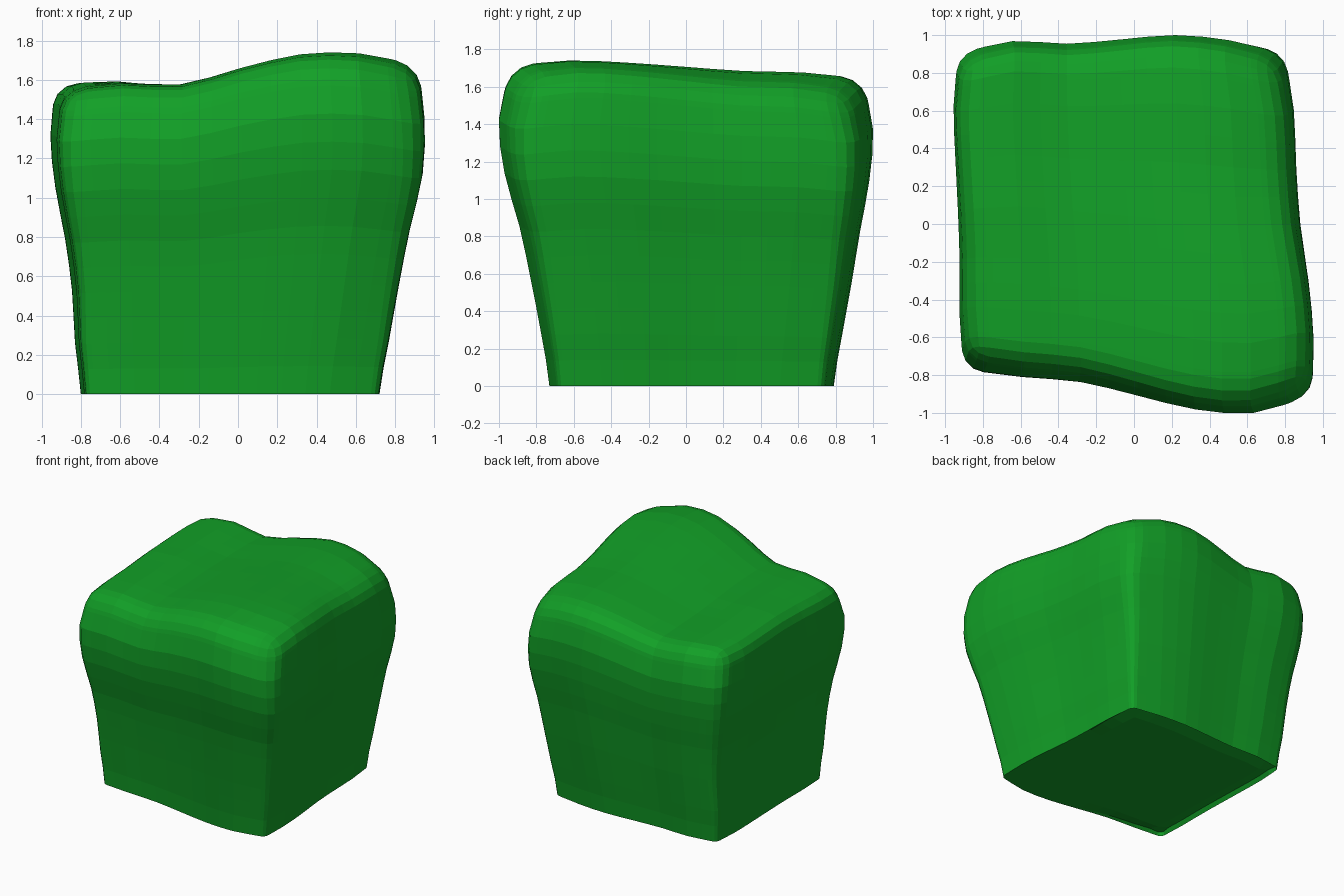
import bpy
import bmesh

default_cube = bpy.data.objects.get("Cube")
if default_cube:
    bpy.data.objects.remove(default_cube, do_unlink=True)


def curve(knots, t):
    """Smooth curve through evenly spaced knots, t from -1 to 1."""
    last = len(knots) - 1
    s = min(max((t + 1) / 2, 0), 1) * last
    i = min(int(s), last - 1)
    f = s - i
    a, b, c, d = (knots[min(max(j, 0), last)] for j in range(i - 1, i + 3))
    return b + f * (c - a + f * (2 * a - 5 * b + 4 * c - d
                                 + f * (3 * (b - c) + d - a))) / 2


# Each side: outline seen from above, then outline from base to top
RIGHT_SIDE = ((.94, .95, .92, .87, .845, .83, .78),
              (.72, .77, .82, .875, .94, .95, .92), .95)
LEFT_SIDE = ((-.90, -.92, -.92, -.93, -.945, -.955, -.93),
             (-.80, -.83, -.845, -.88, -.93, -.955, -.93), -.955)
FRONT_SIDE = ((-.75, -.79, -.82, -.90, -.98, -1, -.91),
              (-.73, -.775, -.83, -.89, -.97, -1, -.94), -1)
BACK_SIDE = ((.90, .965, .95, .975, 1, .97, .90),
             (.79, .835, .885, .93, .98, 1, .95), 1)
TOP_ACROSS = (1.58, 1.60, 1.585, 1.66, 1.73, 1.735, 1.68)
TOP_ALONG = (1.70, 1.735, 1.72, 1.69, 1.66, 1.65, 1.61)
TOP_PEAK = 1.735


def side(shape, along, height):
    """Distance of a side wall, wavier toward the top."""
    outline, rise, extreme = shape
    waviness = .75 + .25 * height
    return curve(rise, height) + (curve(outline, along) - extreme) * waviness


def top(u, v):
    """Height of the rolling top surface."""
    slope = (curve(TOP_ALONG, v) - TOP_PEAK) * (.5 + .5 * u)
    return curve(TOP_ACROSS, u) + slope - .04 * max(-u, 0) * max(-v, 0)


def mix(a, b, t):
    return a + (b - a) * (t + 1) / 2


# Gridded block with rounded upright and top edges
BEVEL = .13
bm = bmesh.new()
bmesh.ops.create_cube(bm, size=2)
bmesh.ops.subdivide_edges(bm, edges=bm.edges[:], cuts=11, use_grid_fill=True)
bm.normal_update()
corner_edges = [e for e in bm.edges
                if e.calc_face_angle(0) > 1
                and max(p.co.z for p in e.verts) + min(p.co.z for p in e.verts) > -1.99]
bmesh.ops.bevel(bm, geom=corner_edges, offset=BEVEL, offset_type='OFFSET',
                segments=3, profile=.5, affect='EDGES', clamp_overlap=True)

# Narrow chamfer round the base
bm.normal_update()
base = [f for f in bm.faces if f.normal.z < -.9 and f.calc_center_median().z < -.99]
base_rim = {p for f in base for e in f.edges
            if any(g not in base for g in e.link_faces) for p in e.verts}
bmesh.ops.inset_region(bm, faces=base, thickness=.03, use_even_offset=True)

# Warp the block into the lumpy clipped bush
for p in bm.verts:
    u, v, w = p.co
    if min(abs(u), abs(v)) > .99 - BEVEL:
        tighten = mix(.4, 1, w)
        u = (1 - (1 - abs(u)) * tighten) * (1 if u > 0 else -1)
        v = (1 - (1 - abs(v)) * tighten) * (1 if v > 0 else -1)
    p.co.x = mix(side(LEFT_SIDE, v, w), side(RIGHT_SIDE, v, w), u)
    p.co.y = mix(side(FRONT_SIDE, u, w), side(BACK_SIDE, u, w), v)
    p.co.z = top(u, v) * (w + 1) / 2
    if p in base_rim:
        p.co.z += .03 * max(-u, v, 0)

bmesh.ops.recalc_face_normals(bm, faces=bm.faces[:])
mesh = bpy.data.meshes.new("bush")
bm.to_mesh(mesh)
bm.free()

# Leaf colour
leaf_green = bpy.data.materials.new("leaf_green")
leaf_green.use_nodes = True
colour = (.006, .35, .02, 1)
leaf_green.diffuse_color = colour
shader = next(n for n in leaf_green.node_tree.nodes if n.type == 'BSDF_PRINCIPLED')
shader.inputs["Base Color"].default_value = colour
mesh.materials.append(leaf_green)

bush = bpy.data.objects.new("bush", mesh)
bpy.context.scene.collection.objects.link(bush)
